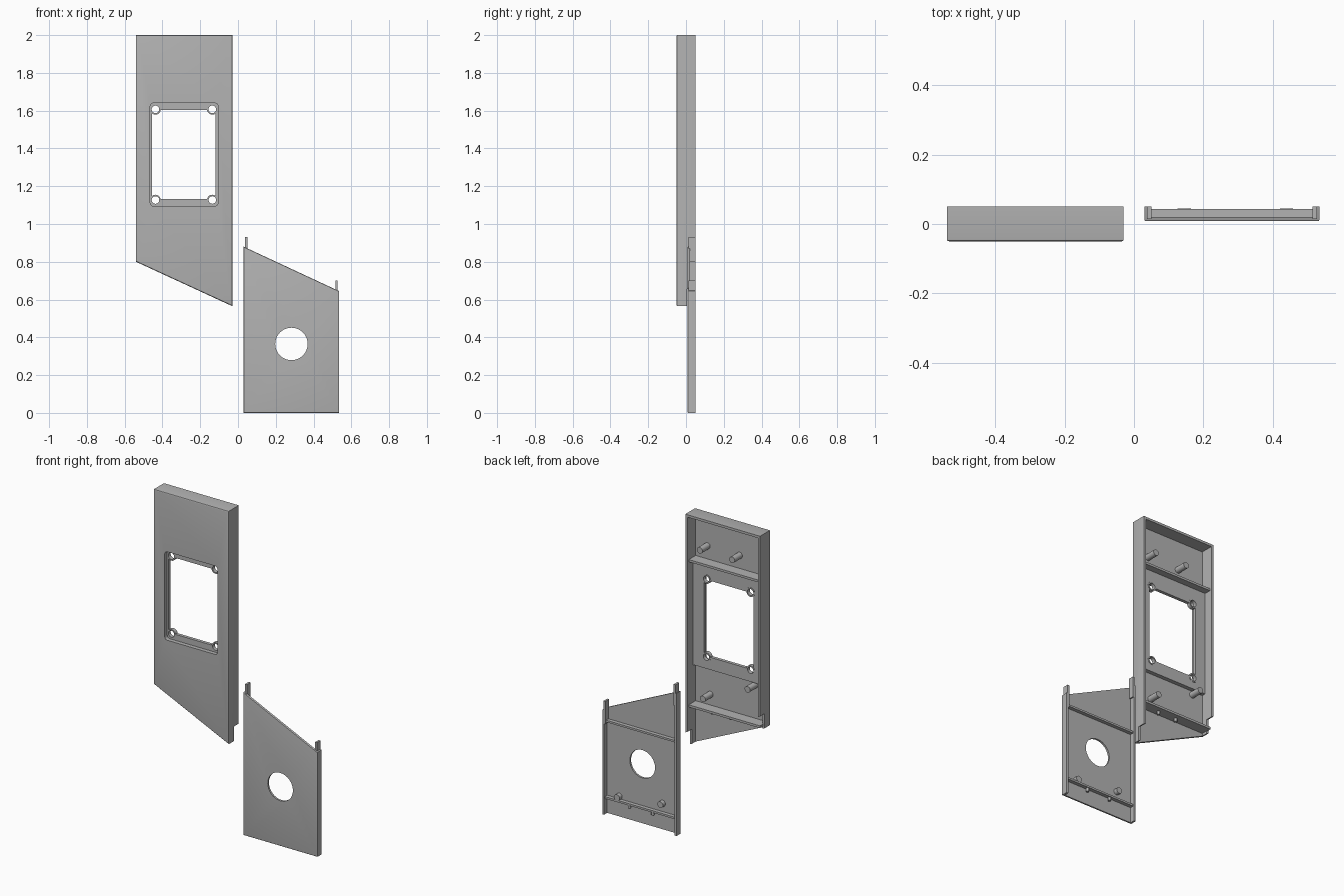
import bpy, bmesh
from mathutils import Matrix, Vector

if "Cube" in bpy.data.objects:
    bpy.data.objects.remove(bpy.data.objects["Cube"], do_unlink=True)

grey = bpy.data.materials.new("plain_grey")
grey.use_nodes = True
colour = (0.45, 0.45, 0.45, 1)
grey.diffuse_color = colour
grey.node_tree.nodes["Principled BSDF"].inputs["Base Color"].default_value = colour


def finish(name, bm):
    bmesh.ops.recalc_face_normals(bm, faces=bm.faces)
    mesh = bpy.data.meshes.new(name)
    bm.to_mesh(mesh)
    bm.free()
    mesh.materials.append(grey)
    ob = bpy.data.objects.new(name, mesh)
    bpy.context.collection.objects.link(ob)
    return ob


def prism(name, outline, y0, y1, front_bevel=0, corner=0):
    """Extrude an x-z outline from y0 to y1."""
    bm = bmesh.new()
    face = bm.faces.new([bm.verts.new((x, y0, z)) for x, z in outline])
    ext = bmesh.ops.extrude_face_region(bm, geom=[face], use_keep_orig=True)
    verts = [g for g in ext["geom"] if isinstance(g, bmesh.types.BMVert)]
    bmesh.ops.translate(bm, verts=verts, vec=(0, y1 - y0, 0))
    bmesh.ops.recalc_face_normals(bm, faces=bm.faces)

    def span(e):
        return abs(e.verts[0].co.y - e.verts[1].co.y)
    if corner:
        edges = [e for e in bm.edges if span(e) > 0.001]
        bmesh.ops.bevel(bm, geom=edges, offset=corner, segments=5, profile=0.5, affect='EDGES')
    if front_bevel:
        edges = [e for e in bm.edges if all(abs(v.co.y - y0) < 1e-5 for v in e.verts)]
        bmesh.ops.bevel(bm, geom=edges, offset=front_bevel, segments=3, profile=0.5, affect='EDGES')
    return finish(name, bm)


def rect(x0, x1, z0, z1):
    return [(x0, z0), (x1, z0), (x1, z1), (x0, z1)]


def box(name, x0, x1, y0, y1, z0, z1, **kw):
    return prism(name, rect(x0, x1, z0, z1), y0, y1, **kw)


def rod(name, start, end, radius):
    a, b = Vector(start), Vector(end)
    turn = (b - a).to_track_quat('Z', 'Y').to_matrix().to_4x4()
    bm = bmesh.new()
    bmesh.ops.create_cone(bm, cap_ends=True, segments=32, radius1=radius, radius2=radius,
                          depth=(b - a).length, matrix=Matrix.Translation((a + b) / 2) @ turn)
    return finish(name, bm)


def combine(body, tool, operation='DIFFERENCE'):
    mod = body.modifiers.new("combine", 'BOOLEAN')
    mod.operation, mod.solver, mod.object = operation, 'EXACT', tool
    bpy.context.view_layer.objects.active = body
    bpy.ops.object.modifier_apply(modifier=mod.name)
    bpy.data.objects.remove(tool, do_unlink=True)


# Upper cover: hollow shell with a slanted open bottom
L, R, WALL = -0.54, -0.03, 0.015
upper = prism("upper_cover", [(L, 0.80), (R, 0.565), (R, 2.0), (L, 2.0)], -0.05, 0.05,
              front_bevel=0.006)
combine(upper, box("cavity", L + WALL, R - WALL, -0.03, 0.2, 0.3, 2 - WALL))
combine(upper, prism("notch", [(L - 0.05, 0.4), (R + 0.05, 0.4), (R + 0.05, 0.632),
                               (L - 0.05, 0.913)], 0.005, 0.2))

# Thickened frame around the window, with recess and opening
combine(upper, box("frame", L + 0.01, R - 0.01, -0.04, -0.005, 1.055, 1.705), 'UNION')
combine(upper, box("recess", -0.465, -0.105, -0.1, -0.025, 1.095, 1.64, corner=0.018))
combine(upper, box("window", -0.455, -0.118, -0.1, 0.1, 1.132, 1.603))

# Screw bosses in the window corners
corners = [(x, z) for x in (-0.437, -0.136) for z in (1.127, 1.607)]
for x, z in corners:
    combine(upper, rod("boss", (x, -0.0255, z), (x, -0.003, z), 0.028), 'UNION')
for x, z in corners:
    combine(upper, rod("hole", (x, -0.1, z), (x, 0.1, z), 0.02))

# Ribs and pegs inside the upper cover
for name, z in (("upper_cover_top_rib", 1.705), ("upper_cover_bottom_rib", 0.81)):
    box(name, L + 0.01, R - 0.01, -0.035, 0.037, z, z + 0.014)
for i, (x, z) in enumerate([(-0.125, 1.80), (-0.345, 1.80), (-0.145, 0.89), (-0.45, 1.03)]):
    rod(f"upper_cover_peg_{i + 1}", (x, -0.035, z), (x, 0.045, z), 0.019)
for i, x in enumerate((-0.18, -0.305)):
    rod(f"upper_cover_pin_{i + 1}", (x, 0.0, 0.79), (x, 0.0, 0.812), 0.009)

# Lower cover: thin plate with side walls and a round hole
L, R, WALL = 0.03, 0.535, 0.012
lower = prism("lower_cover", [(L, 0), (R, 0), (R, 0.645), (L, 0.88)], 0.008, 0.05,
              front_bevel=0.004)
combine(lower, box("cavity", L + WALL, R - WALL, 0.02, 0.2, -0.2, 1.2))
combine(lower, rod("hole", (0.283, -0.1, 0.365), (0.283, 0.2, 0.365), 0.086))

# Locating tabs at the top of the side walls
box("right_tab", 0.037, 0.05, 0.014, 0.05, 0.80, 0.93)
box("left_tab", 0.515, 0.528, 0.014, 0.05, 0.56, 0.70)

# Ribs and pegs behind the lower cover
for name, z in (("lower_cover_top_rib", 0.57), ("lower_cover_bottom_rib", 0.097)):
    box(name, L + 0.005, R - 0.005, 0.015, 0.043, z, z + 0.012)
for i, (x, z) in enumerate([(0.44, 0.125), (0.145, 0.16)]):
    rod(f"lower_cover_peg_{i + 1}", (x, 0.015, z), (x, 0.045, z), 0.019)
for i, x in enumerate((0.365, 0.205)):
    rod(f"lower_cover_pin_{i + 1}", (x, 0.03, 0.077), (x, 0.03, 0.099), 0.009)

# Smooth the round parts and keep the edges sharp
for ob in bpy.context.view_layer.objects:
    ob.select_set(ob.type == 'MESH')
bpy.context.view_layer.objects.active = upper
bpy.ops.object.shade_smooth_by_angle()
